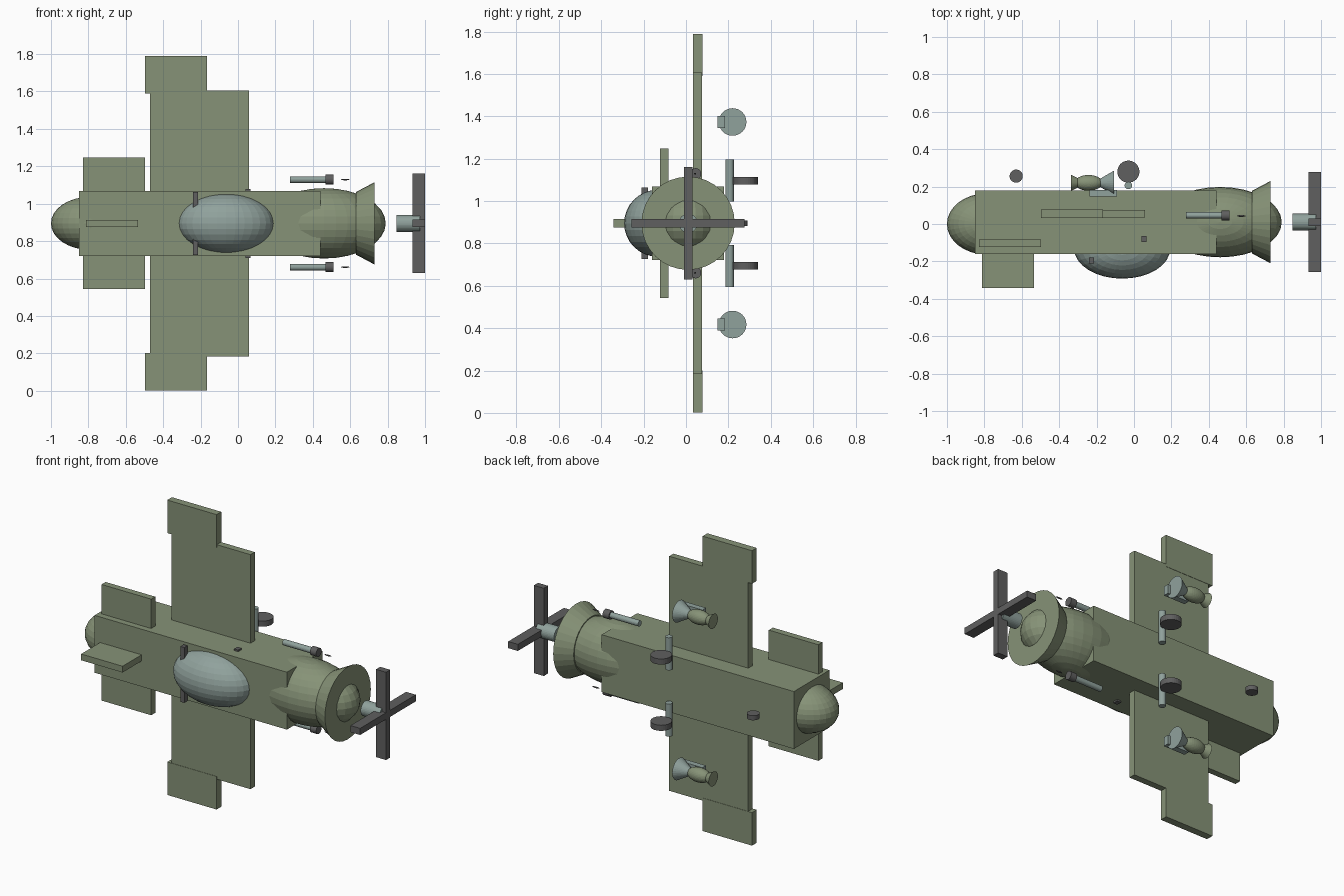
import bpy
from math import pi

old = bpy.data.objects.get("Cube")
if old:
    bpy.data.objects.remove(old, do_unlink=True)


def material(name, rgb):
    m = bpy.data.materials.new(name)
    m.use_nodes = True
    m.diffuse_color = (*rgb, 1)
    m.node_tree.nodes["Principled BSDF"].inputs["Base Color"].default_value = (*rgb, 1)
    return m


OLIVE = material("olive green", (0.24, 0.29, 0.185))
BLUE = material("blue grey", (0.28, 0.36, 0.335))
DARK = material("dark grey", (0.115, 0.115, 0.115))

CY, CZ = 0.01, 0.895   # fuselage axis
ALONG_X = (0, pi / 2, 0)
ALONG_Z = (0, 0, 0)


def finish(name, mat):
    ob = bpy.context.object
    ob.name = name
    ob.data.materials.append(mat)
    return ob


def box(name, mat, x, y, z):
    """Box from (low, high) ranges on each axis."""
    bpy.ops.mesh.primitive_cube_add(size=1, location=[sum(r) / 2 for r in (x, y, z)])
    bpy.context.object.scale = [r[1] - r[0] for r in (x, y, z)]
    return finish(name, mat)


def ball(name, mat, centre, radii):
    bpy.ops.mesh.primitive_uv_sphere_add(segments=32, ring_count=16, radius=1, location=centre)
    bpy.context.object.scale = radii
    return finish(name, mat)


def cone(name, mat, centre, r1, r2, depth, turn):
    """Cone or cylinder; r1 is the low end and r2 the high end of its axis."""
    bpy.ops.mesh.primitive_cone_add(vertices=32, radius1=r1, radius2=r2, depth=depth,
                                    location=centre, rotation=turn)
    return finish(name, mat)


def around(half, centre=CZ):
    return (centre - half, centre + half)


# Fuselage, tail dome, nose and cowling
box("fuselage", OLIVE, (-0.85, 0.44), (-0.16, 0.18), around(0.174))
ball("tail_dome", OLIVE, (-0.79, 0, CZ), (0.21, 0.163, 0.142))
ball("nose", OLIVE, (0.46, CY, CZ), (0.33, 0.188, 0.188))
cone("cowling", OLIVE, (0.68, CY, CZ), 0.167, 0.22, 0.1, ALONG_X)

# Propeller
cone("propeller_shaft", BLUE, (0.91, CY, CZ), 0.045, 0.045, 0.126, ALONG_X)
box("propeller_blade_upright", DARK, (0.933, 1.0), around(0.02, CY), around(0.266))
box("propeller_blade_cross", DARK, (0.934, 0.999), around(0.267, CY), around(0.02))

# Wings and tail surfaces
box("wing", OLIVE, (-0.47, 0.06), (0.034, 0.075), around(0.711))
box("stabiliser", OLIVE, (-0.83, -0.497), (-0.122, -0.083), around(0.352))
box("tail_fin", OLIVE, (-0.813, -0.535), (-0.342, -0.1), around(0.019))

# Canopy with its frame bar and a small cross bar
ball("canopy", BLUE, (-0.063, -0.134, CZ), (0.256, 0.158, 0.158))
box("canopy_bar", DARK, (-0.24, -0.213), (-0.21, -0.18), around(0.168))
box("step_bar", DARK, (0.04, 0.068), (-0.095, -0.063), around(0.184))

# Tail wheel
cone("tail_wheel", DARK, (-0.63, 0.256, CZ), 0.035, 0.035, 0.028, ALONG_Z)

# Parts repeated on both sides
for side, s in (("left", 1), ("right", -1)):
    # Wing tip
    box(side + "_wing_tip", OLIVE, (-0.497, -0.166), (0.032, 0.077), around(0.1, CZ + s * 0.794))

    # Gun with muzzle and bullet
    gun = CZ + s * 0.234
    cone(side + "_gun", BLUE, (0.375, 0.046, gun), 0.0175, 0.0175, 0.195, ALONG_X)
    cone(side + "_muzzle", DARK, (0.489, 0.046, gun), 0.026, 0.026, 0.042, ALONG_X)
    ball(side + "_bullet", DARK, (0.574, 0.043, gun), (0.023, 0.005, 0.004))

    # Landing gear
    cone(side + "_strut", BLUE, (-0.03, 0.206, CZ + s * 0.201), 0.02, 0.02, 0.198, ALONG_Z)
    cone(side + "_wheel", DARK, (-0.03, 0.28, CZ + s * 0.201), 0.059, 0.059, 0.034, ALONG_Z)

    # Hung bomb with pylon block
    bomb = CZ + s * 0.478
    ball(side + "_bomb_body", OLIVE, (-0.243, 0.22, bomb), (0.075, 0.042, 0.042))
    cone(side + "_bomb_tail", OLIVE, (-0.307, 0.22, bomb), 0.044, 0.012, 0.06, ALONG_X)
    cone(side + "_bomb_nose", BLUE, (-0.146, 0.22, bomb), 0.02, 0.065, 0.078, ALONG_X)
    box(side + "_pylon", BLUE, (-0.238, -0.09), (0.148, 0.183), around(0.028, bomb))
